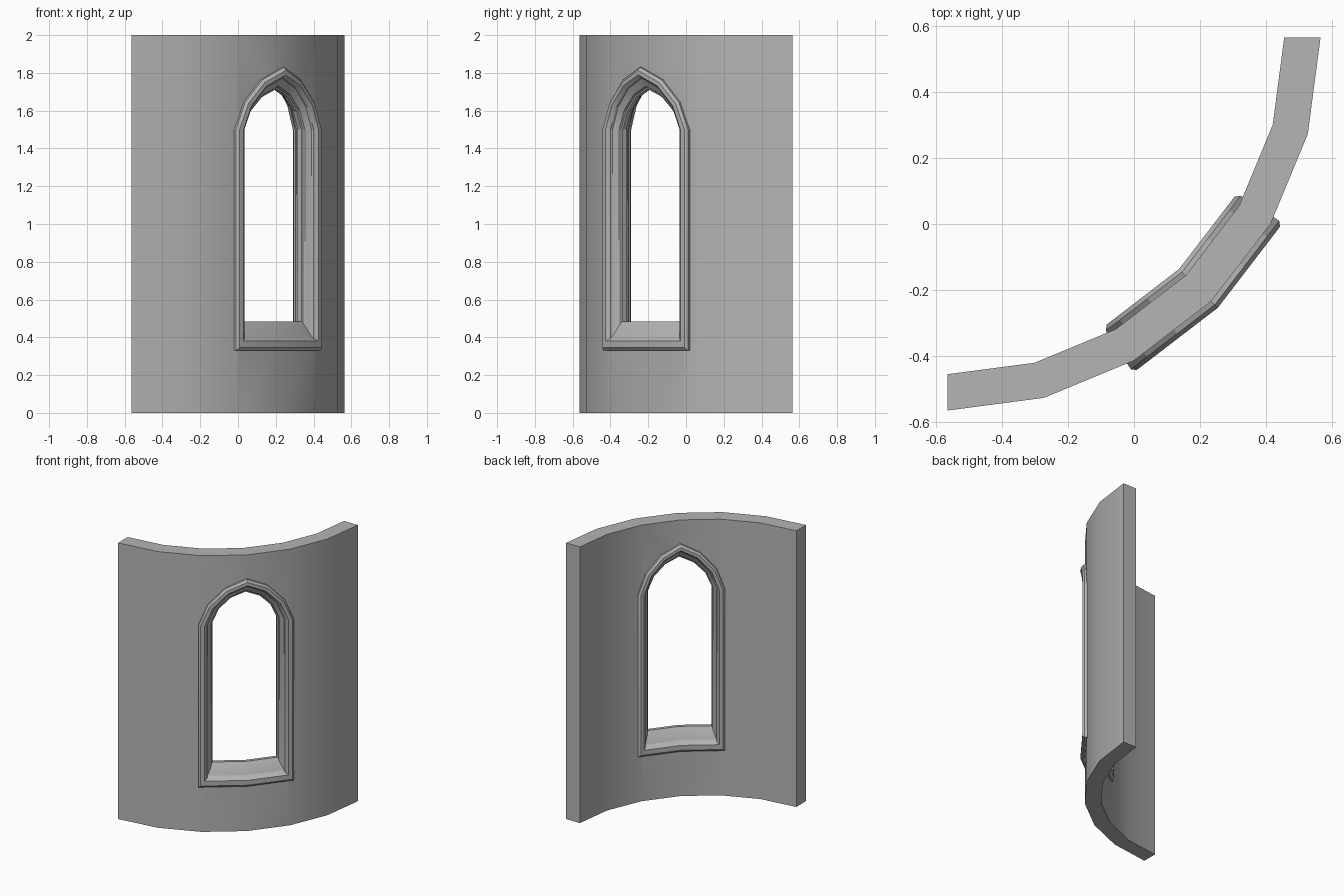
import bpy, bmesh, math

if "Cube" in bpy.data.objects:
    bpy.data.objects.remove(bpy.data.objects["Cube"])

R_OUT, R_IN, C = 1.13, 1.02, 0.565     # wall radii, arc centre at (-C, C)
FOLD = math.tan(math.radians(7.5))     # slope of the two middle facets
SPRING = 1.5                           # height where the arch starts
S = math.sqrt(0.5)

# dark grey stone
stone = bpy.data.materials.new("stone")
stone.diffuse_color = (0.46, 0.46, 0.46, 1)
stone.use_nodes = True
stone.node_tree.nodes["Principled BSDF"].inputs["Base Color"].default_value = stone.diffuse_color


def make_object(name, verts, faces):
    mesh = bpy.data.meshes.new(name)
    mesh.from_pydata(verts, [], faces)
    bm = bmesh.new()
    bm.from_mesh(mesh)
    bmesh.ops.recalc_face_normals(bm, faces=bm.faces)
    bm.to_mesh(mesh)
    bm.free()
    mesh.materials.append(stone)
    obj = bpy.data.objects.new(name, mesh)
    bpy.context.collection.objects.link(obj)
    return obj


def smooth(obj, angle):
    bpy.ops.object.select_all(action='DESELECT')
    obj.select_set(True)
    bpy.context.view_layer.objects.active = obj
    bpy.ops.object.shade_smooth_by_angle(angle=math.radians(angle))


def place(t, z, n0):
    # map sideways / depth coordinates onto the folded middle facets
    t *= 1 - (1.145 - n0) * 0.65
    n = n0 - abs(t) * FOLD
    return (-C + (n + t) * S, C + (t - n) * S, z)


def window_loop(w, sill, apex, n0):
    # pointed arch outline, starting at the middle of the sill
    h = apex - SPRING
    half = [(w, sill), (w, SPRING), (0.81 * w, SPRING + 0.44 * h),
            (0.45 * w, SPRING + 0.80 * h)]
    pts = [(0, sill)] + half + [(0, apex)] + [(-t, z) for t, z in reversed(half)]
    return [place(t, z, n0) for t, z in pts]


def bridge(rings, count, closed):
    last = rings if closed else rings - 1
    return [(i * count + j, i * count + (j + 1) % count,
             (i + 1) % rings * count + (j + 1) % count, (i + 1) % rings * count + j)
            for i in range(last) for j in range(count)]


# curved wall: quarter ring in six segments
verts = []
for i in range(7):
    a = math.radians(-90 + 15 * i)
    for r, z in ((R_OUT, 0), (R_OUT, 2), (R_IN, 2), (R_IN, 0)):
        verts.append((-C + r * math.cos(a), C + r * math.sin(a), z))
wall = make_object("curved_wall", verts,
                   bridge(7, 4, False) + [(0, 1, 2, 3), (24, 25, 26, 27)])

# window hole
verts = window_loop(0.28, 0.36, 1.80, 0.85) + window_loop(0.28, 0.36, 1.80, 1.3)
caps = [tuple(k + b for k in c) for b in (0, 10)
        for c in ((0, 1, 2, 3, 4, 5), (5, 6, 7, 8, 9, 0))]
cutter = make_object("window_cutter", verts, bridge(2, 10, False) + caps)
cutter.hide_render = True
mod = wall.modifiers.new("hole", 'BOOLEAN')
mod.operation = 'DIFFERENCE'
mod.solver = 'EXACT'
mod.object = cutter
bpy.context.view_layer.objects.active = wall
bpy.ops.object.modifier_apply(modifier=mod.name)
bpy.data.objects.remove(cutter)
smooth(wall, 30)

# window surround: half width, sill height, apex height, depth
front = [(0.318, 0.330, 1.830, 1.100), (0.318, 0.330, 1.830, 1.145),
         (0.304, 0.345, 1.813, 1.158), (0.278, 0.380, 1.790, 1.158),
         (0.260, 0.393, 1.775, 1.140), (0.258, 0.405, 1.773, 1.128),
         (0.233, 0.462, 1.730, 1.103), (0.231, 0.474, 1.725, 1.092),
         (0.223, 0.485, 1.715, 1.087)]
profile = front + [(w, s, a, 2.15 - n) for w, s, a, n in reversed(front)]
verts = [v for p in profile for v in window_loop(*p)]
surround = make_object("window_surround", verts, bridge(len(profile), 10, True))
smooth(surround, 20)
